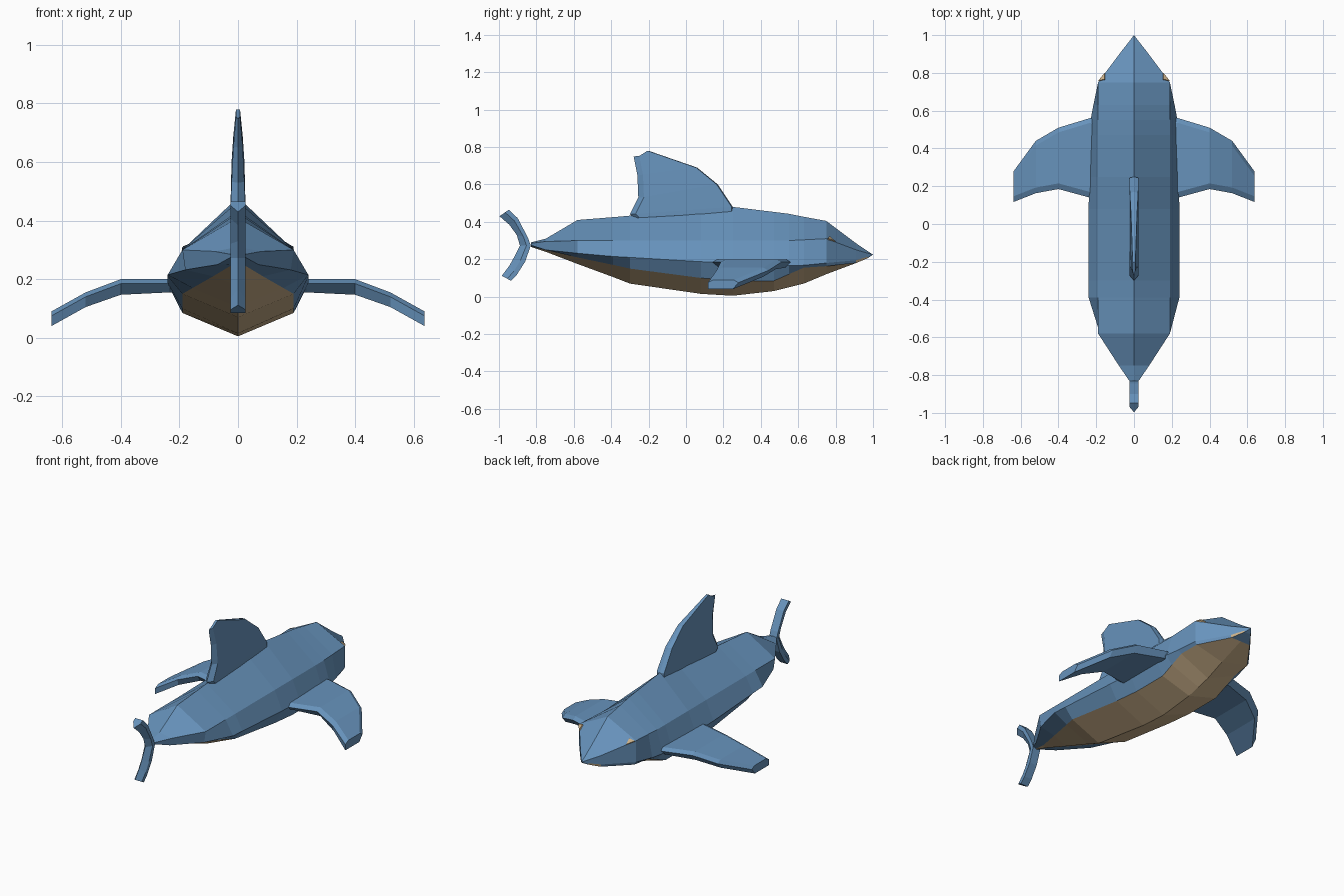
import bpy, bmesh


def material(name, rgb):
    m = bpy.data.materials.new(name)
    m.diffuse_color = (*rgb, 1)
    return m


BLUE = material("sea_blue", (0.135, 0.29, 0.50))
TAN = material("belly_tan", (0.60, 0.44, 0.255))


def loft(name, rings, mats, belly=None):
    """Skin closed rings of points; belly(ring, side) picks the second material."""
    bm = bmesh.new()
    vs = [[bm.verts.new(p) for p in r] for r in rings]
    n = len(vs[0])
    for i in range(len(vs) - 1):
        for j in range(n):
            k = (j + 1) % n
            f = bm.faces.new((vs[i][j], vs[i][k], vs[i + 1][k], vs[i + 1][j]))
            if belly and belly(i, j):
                f.material_index = 1
    bm.faces.new(vs[0])
    bm.faces.new(vs[-1])
    bmesh.ops.remove_doubles(bm, verts=bm.verts, dist=0.0005)
    bmesh.ops.recalc_face_normals(bm, faces=bm.faces)
    me = bpy.data.meshes.new(name)
    bm.to_mesh(me)
    bm.free()
    for m in mats:
        me.materials.append(m)
    ob = bpy.data.objects.new(name, me)
    bpy.context.collection.objects.link(ob)
    return ob


# Body: y, ridge z, shoulder x z, flank x z, belly edge x z, keel z
stations = [
    (-0.83, .29, .025, .285, .025, .275, .006, .268, .266),
    (-0.75, .31, .08, .295, .07, .25, .02, .249, .24),
    (-0.58, .41, .19, .30, .18, .232, .085, .21, .175),
    (-0.39, .425, .19, .30, .24, .215, .155, .17, .105),
    (-0.30, .433, .19, .30, .24, .21, .19, .15, .07),
    (0.08, .465, .19, .30, .24, .187, .19, .10, .015),
    (0.25, .48, .19, .30, .238, .18, .19, .085, .005),
    (0.47, .453, .19, .30, .233, .172, .19, .085, .03),
    (0.55, .443, .19, .30, .23, .167, .19, .12, .05),
    (0.63, .427, .19, .304, .215, .168, .19, .155, .07),
    (0.75, .405, .19, .31, .19, .18, .18, .163, .12),
    (0.91, .285, .07, .25, .07, .195, .065, .18, .18),
    (0.97, .244, .023, .233, .023, .213, .021, .205, .205),
    (1.00, .225, 0, .225, 0, .225, 0, .225, .225),
]
rings = []
for y, top, sx, sz, wx, wz, ex, ez, keel in stations:
    half = [(sx, sz), (wx, wz), (ex, ez)]
    rings.append([(0, y, top)] + [(x, y, z) for x, z in half] + [(0, y, keel)]
                 + [(-x, y, z) for x, z in reversed(half)])
# Belly faces, plus a thin mouth strip on each side of the snout
loft("body", rings, [BLUE, TAN],
     lambda i, j: (j in (3, 4) and i < 11) or (j in (2, 5) and i == 11))

# Dorsal fin: trailing y z, leading y z, half thickness
rings = []
for ty, tz, ly, lz, w in [(-.28, .42, .25, .45, .025), (-.30, .44, .25, .48, .025),
                          (-.255, .53, .17, .60, .022), (-.26, .65, .06, .69, .016),
                          (-.28, .75, -.20, .78, .007)]:
    my, mz = ty + .03, tz + .002
    rings.append([(0, ty, tz), (w, my, mz), (w, ly - .006, lz), (0, ly, lz),
                  (-w, ly - .006, lz), (-w, my, mz)])
loft("dorsal_fin", rings, [BLUE])

# Tail fin: leading y z, trailing y z
rings = []
for ly, lz, ty, tz in [(-.947, .465, -.997, .43), (-.90, .42, -.945, .385),
                       (-.845, .315, -.905, .33), (-.83, .273, -.888, .273),
                       (-.86, .187, -.925, .20), (-.904, .118, -.945, .165),
                       (-.936, .085, -.985, .112)]:
    my, mz = ly * .6 + ty * .4, lz * .6 + tz * .4
    rings.append([(.025, ly, lz), (.025, my, mz), (0, ty, tz),
                  (-.025, my, mz), (-.025, ly, lz)])
loft("tail_fin", rings, [BLUE])

for side, label in ((1, "right"), (-1, "left")):
    # Pectoral fins: x, leading y, trailing y, top z, bottom z, undercut
    rings = []
    for x, ly, ty, top, bot, cut in [(.18, .56, .13, .20, .155, .04),
                                     (.235, .56, .14, .20, .155, .04),
                                     (.40, .51, .185, .20, .147, .03),
                                     (.52, .44, .163, .155, .105, .01),
                                     (.637, .28, .117, .09, .04, 0)]:
        x *= side
        rings.append([(x, ty, top - .015), (x, ty + .03, top), (x, ly - .025, top),
                      (x, ly, top - .015), (x, ly - .03, bot), (x, ty + cut, bot)])
    loft(label + "_pectoral_fin", rings, [BLUE])

    # Small eye plate on the shoulder corner of the head
    tri = [(.187, .757, .308), (.155, .797, .293), (.155, .765, .320)]
    loft(label + "_eye", [[(side * (x + d * .4), y + d * .4, z + d * .8) for x, y, z in tri]
                          for d in (-.004, .005)], [TAN])
